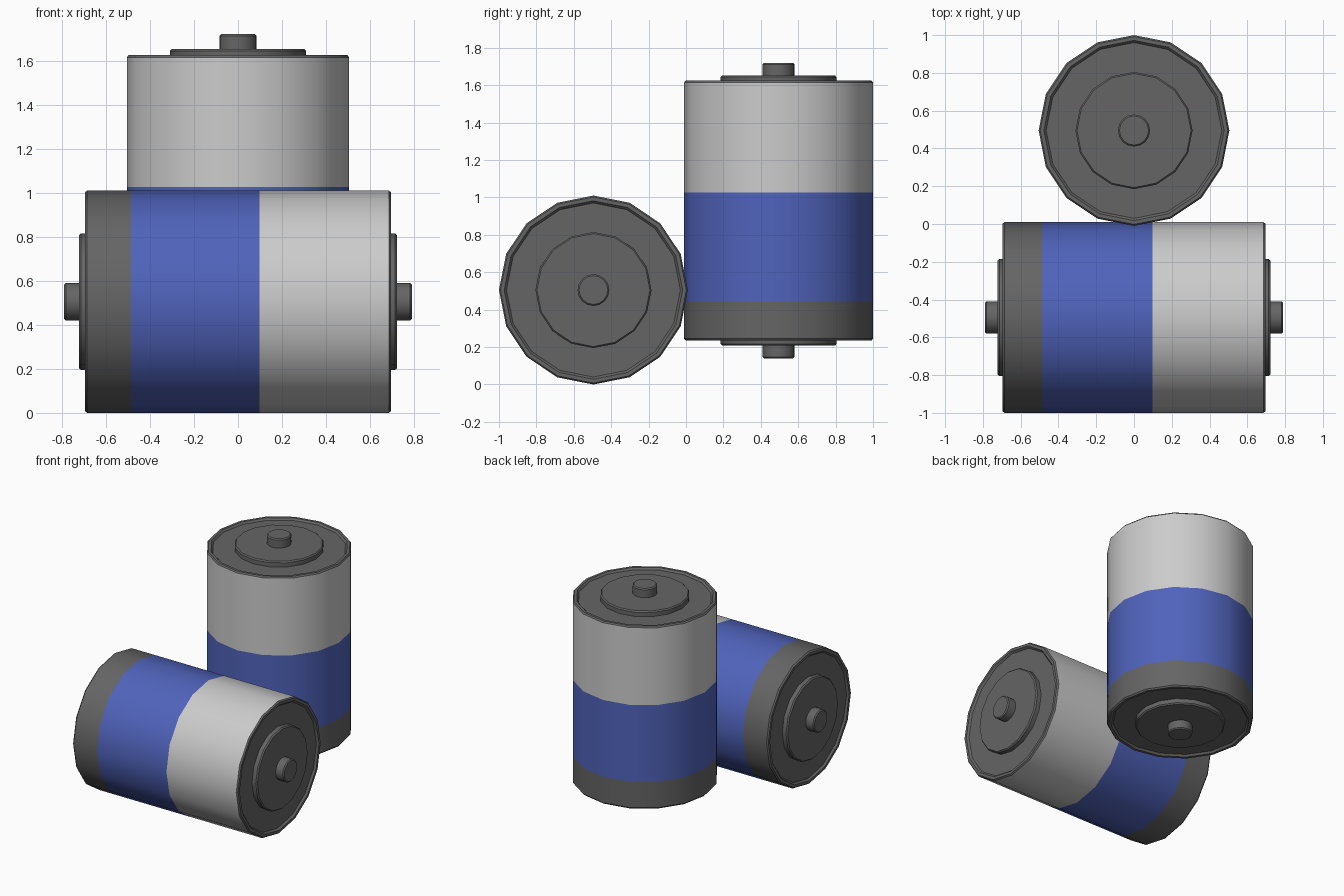
import bpy, math
from mathutils import Matrix

if "Cube" in bpy.data.objects:
    bpy.data.objects.remove(bpy.data.objects["Cube"])

SIDES = 16
R = 0.505


def material(name, rgb):
    m = bpy.data.materials.new(name)
    m.diffuse_color = (*rgb, 1)
    m.use_nodes = True
    m.node_tree.nodes["Principled BSDF"].inputs["Base Color"].default_value = m.diffuse_color
    return m


DARK = material("dark_grey", (0.13, 0.13, 0.13))
BLUE = material("blue", (0.08, 0.125, 0.5))
LIGHT = material("light_grey", (0.55, 0.55, 0.55))


def lathe(name, profile, mat, matrix):
    """Revolve (radius, height) points, ordered bottom to top, around z."""
    verts, faces, rings = [], [], []
    for r, h in profile:
        n = SIDES if r > 0 else 1
        rings.append([len(verts) + i % n for i in range(SIDES)])
        for i in range(n):
            a = 2 * math.pi * i / SIDES
            verts.append((r * math.cos(a), r * math.sin(a), h))
    for lo, hi in zip(rings, rings[1:]):
        for i in range(SIDES):
            j = (i + 1) % SIDES
            faces.append(list(dict.fromkeys((lo[i], lo[j], hi[j], hi[i]))))
    mesh = bpy.data.meshes.new(name)
    mesh.from_pydata(verts, [], faces)
    mesh.transform(matrix)
    mesh.materials.append(mat)
    obj = bpy.data.objects.new(name, mesh)
    bpy.context.collection.objects.link(obj)
    bpy.ops.object.select_all(action='DESELECT')
    obj.select_set(True)
    bpy.context.view_layer.objects.active = obj
    bpy.ops.object.shade_smooth_by_angle(angle=math.radians(30))


# End half-profiles from the outer rim inwards
RIM = [(R, 0.685), (0.497, 0.695), (0.477, 0.695), (0.465, 0.681), (0.31, 0.681)]
DISC = [(0.31, 0.681), (0.31, 0.713), (0.302, 0.722), (0.085, 0.722)]
NUB = [(0.085, 0.722), (0.085, 0.782), (0.077, 0.79), (0, 0.79)]


def flip(profile):
    return [(r, -h) for r, h in reversed(profile)]


def battery(prefix, matrix):
    # Wrapped casing in three colour bands
    lathe(prefix + "_dark_band", [(R, -0.685), (R, -0.487)], DARK, matrix)
    lathe(prefix + "_blue_band", [(R, -0.487), (R, 0.097)], BLUE, matrix)
    lathe(prefix + "_light_band", [(R, 0.097), (R, 0.685)], LIGHT, matrix)
    # Matching rim, raised disc and contact nub at both ends
    for part, prof in (("rim", RIM), ("disc", DISC), ("terminal", NUB)):
        lathe(f"{prefix}_{part}_positive", prof, DARK, matrix)
        lathe(f"{prefix}_{part}_negative", flip(prof), DARK, matrix)


# Lying cell in front, standing cell behind
battery("lying_cell", Matrix.Translation((0, -0.495, 0.505)) @ Matrix.Rotation(math.pi / 2, 4, 'Y'))
battery("standing_cell", Matrix.Translation((0, 0.495, 0.93)))
